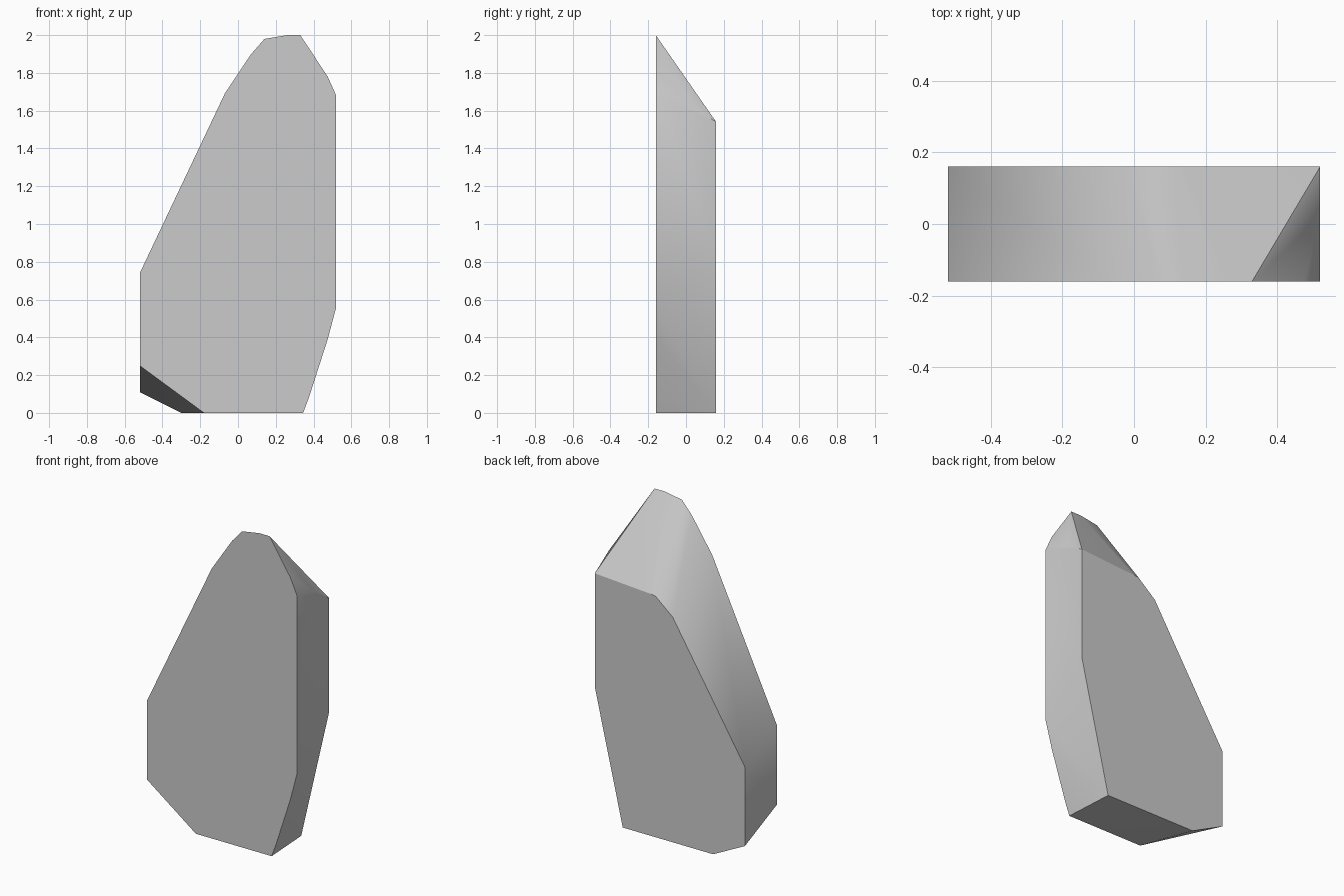
import bpy
import bmesh
import math

if "Cube" in bpy.data.objects:
    bpy.data.objects.remove(bpy.data.objects["Cube"], do_unlink=True)

# Plain grey stone
stone = bpy.data.materials.new("grey_stone")
stone.use_nodes = True
grey = (0.6, 0.6, 0.6, 1)
stone.diffuse_color = grey
stone.node_tree.nodes["Principled BSDF"].inputs["Base Color"].default_value = grey

half_depth = 0.16

# Outlines of the tall front face and the shorter back face, as (x, z)
front = [(0.33, 2.0), (0.26, 2.0), (0.14, 1.98), (0.07, 1.9), (-0.07, 1.69),
         (-0.52, 0.74), (-0.52, 0.25), (-0.18, 0), (0.345, 0), (0.375, 0.08),
         (0.475, 0.39), (0.52, 0.56), (0.52, 1.68), (0.475, 1.78)]
back = [(0.52, 1.54), (0.14, 1.515), (0.1, 1.51), (-0.02, 1.41), (-0.52, 0.605),
        (-0.52, 0.11), (-0.3, 0), (0.326, 0), (0.52, 0.83)]

# Slab: faceted hull between the two outlines
bm = bmesh.new()
for outline, y in ((front, -half_depth), (back, half_depth)):
    for x, z in outline:
        bm.verts.new((x, y, z))
bm.verts.new((0.52, 0.02, 1.63))  # bend on the upper side edge
bmesh.ops.convex_hull(bm, input=bm.verts[:])
bmesh.ops.delete(bm, geom=[v for v in bm.verts if not v.link_faces], context="VERTS")
bmesh.ops.dissolve_limit(bm, angle_limit=math.radians(0.5),
                         verts=bm.verts[:], edges=bm.edges[:])
bmesh.ops.recalc_face_normals(bm, faces=bm.faces[:])

mesh = bpy.data.meshes.new("rock_slab")
bm.to_mesh(mesh)
bm.free()
mesh.materials.append(stone)
slab = bpy.data.objects.new("rock_slab", mesh)
bpy.context.collection.objects.link(slab)

# Smooth the gentle bends, keep the hard edges
bpy.ops.object.select_all(action="DESELECT")
slab.select_set(True)
bpy.context.view_layer.objects.active = slab
bpy.ops.object.shade_smooth_by_angle(angle=math.radians(30))
